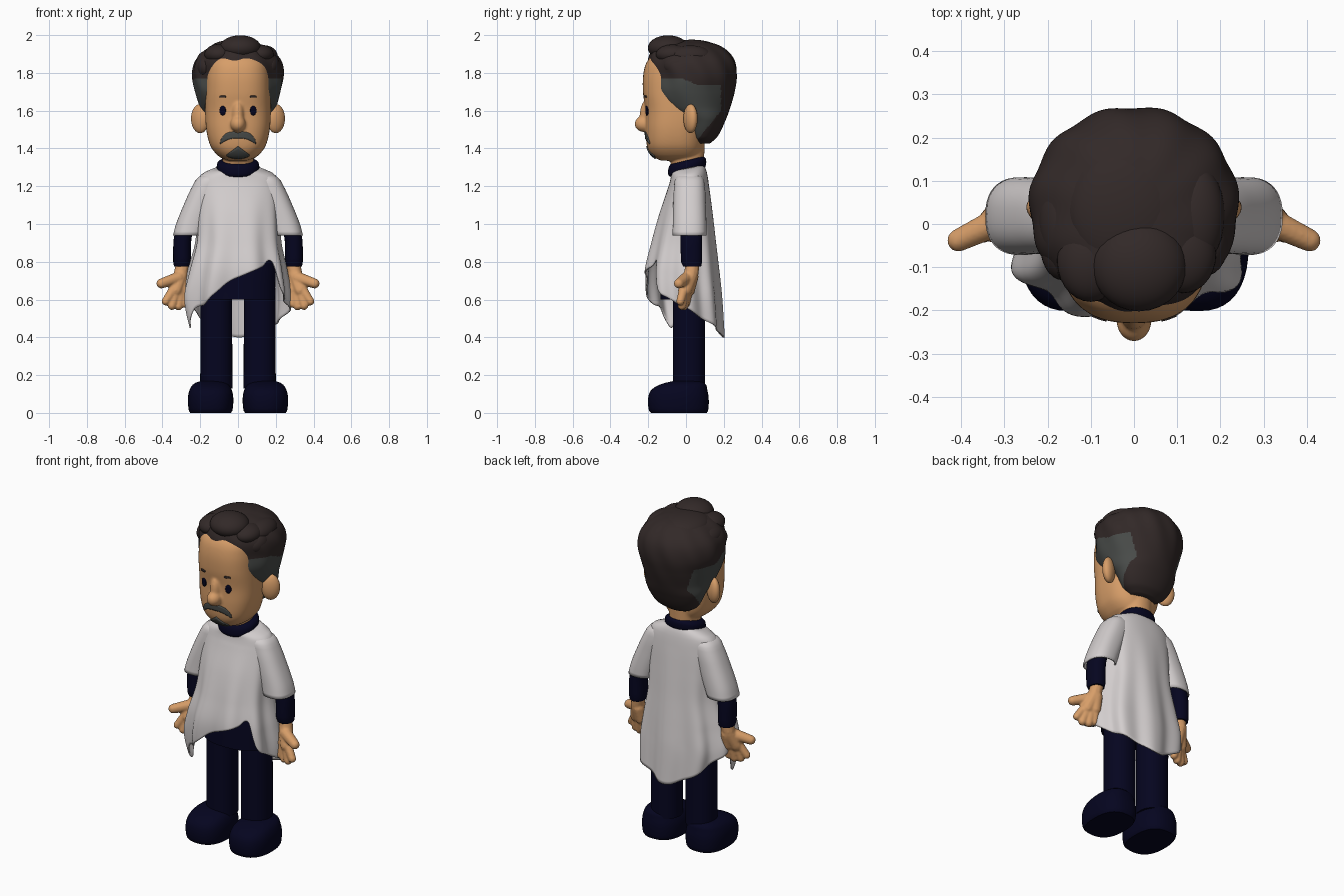
import bpy, bmesh, math
from mathutils import Vector, Matrix

cube = bpy.data.objects.get("Cube")
if cube:
    bpy.data.objects.remove(cube, do_unlink=True)


def material(name, rgb):
    m = bpy.data.materials.new(name)
    m.use_nodes = True
    m.diffuse_color = (*rgb, 1)
    m.node_tree.nodes["Principled BSDF"].inputs["Base Color"].default_value = (*rgb, 1)
    return m


SKIN = material("skin", (0.68, 0.34, 0.14))
HAIR = material("dark brown hair", (0.032, 0.022, 0.021))
GREY = material("grey hair", (0.065, 0.07, 0.066))
NAVY = material("navy cloth", (0.0015, 0.0015, 0.014))
CLOTH = material("pale cloth", (0.65, 0.615, 0.615))


def finish(name, bm, *mats, angle=45):
    bmesh.ops.recalc_face_normals(bm, faces=bm.faces)
    me = bpy.data.meshes.new(name)
    bm.to_mesh(me)
    bm.free()
    for m in mats:
        me.materials.append(m)
    me.shade_smooth()
    me.set_sharp_from_angle(angle=math.radians(angle))
    ob = bpy.data.objects.new(name, me)
    bpy.context.scene.collection.objects.link(ob)
    return ob


def smooth_lerp(keys, t):
    """Hermite interpolation through rows of (position, values...)."""
    t = min(max(t, keys[0][0]), keys[-1][0])
    i = max(k for k in range(len(keys) - 1) if keys[k][0] <= t)
    a, b = keys[i], keys[i + 1]
    p, n = keys[max(i - 1, 0)], keys[min(i + 2, len(keys) - 1)]
    w = b[0] - a[0]
    s = (t - a[0]) / w
    out = []
    for k in range(1, len(a)):
        ma = (b[k] - p[k]) / (b[0] - p[0]) * w
        mb = (n[k] - a[k]) / (n[0] - a[0]) * w
        out.append(a[k] + s * ma + s * s * (3 * (b[k] - a[k]) - 2 * ma - mb)
                   + s ** 3 * (ma + mb - 2 * (b[k] - a[k])))
    return out


def section(rings, z, u, power, cx=0.0):
    """Point on a superellipse section; rows are z, half width, front y, back y, centre x."""
    hw, yf, yb, *c = smooth_lerp(rings, z)
    co, si = math.cos(u), math.sin(u)
    x = hw * math.copysign(abs(co) ** (2 / power), co)
    y = (yb - yf) / 2 * math.copysign(abs(si) ** (2 / power), si)
    return Vector((cx + (c[0] if c else 0) + x, (yf + yb) / 2 + y, z))


def surface(point, rows, cols, caps=True):
    """Closed tube from point(t, u)."""
    bm = bmesh.new()
    grid = [[bm.verts.new(point(r / rows, 2 * math.pi * c / cols)) for c in range(cols)]
            for r in range(rows + 1)]
    for a, b in zip(grid, grid[1:]):
        for c in range(cols):
            d = (c + 1) % cols
            bm.faces.new((a[c], a[d], b[d], b[c]))
    if caps:
        bm.faces.new(grid[0])
        bm.faces.new(grid[-1])
    return bm


def loft(name, rings, mat, power=2.2, cx=0.0, rows=16, cols=40, caps=True, shear=0.0):
    z0, z1 = rings[0][0], rings[-1][0]

    def point(t, u):
        p = section(rings, z0 + (z1 - z0) * t, u, power, cx)
        p.z += shear * p.y
        return p
    return finish(name, surface(point, rows, cols, caps), mat)


def ball(name, loc, size, mat, turn=0.0):
    bm = bmesh.new()
    mx = Matrix.Translation(loc) @ Matrix.Rotation(turn, 4, 'Z') @ Matrix.Diagonal((*size, 1))
    bmesh.ops.create_uvsphere(bm, u_segments=28, v_segments=18, radius=1, matrix=mx)
    return finish(name, bm, mat, angle=180)


def thicken(ob, amount, offset=-1):
    mod = ob.modifiers.new("thickness", 'SOLIDIFY')
    mod.thickness, mod.offset = amount, offset


def fuse(name, parts, mat, voxel, rounds):
    """Blend overlapping parts into one smooth skin."""
    bm = bmesh.new()
    for part in parts:
        bm.from_mesh(part.data)
        bpy.data.objects.remove(part, do_unlink=True)
    ob = finish(name, bm, mat, angle=180)
    mod = ob.modifiers.new("fuse", 'REMESH')
    mod.mode, mod.voxel_size, mod.use_smooth_shade = 'VOXEL', voxel, True
    relax = ob.modifiers.new("relax", 'SMOOTH')
    relax.factor, relax.iterations = .5, rounds


# Head
head_rings = [(1.335, .05, -.13, .02), (1.35, .09, -.165, .06), (1.38, .124, -.193, .08),
              (1.42, .149, -.208, .09), (1.5, .168, -.214, .1), (1.6, .174, -.215, .12),
              (1.7, .172, -.228, .12), (1.8, .168, -.225, .12), (1.87, .155, -.2, .12),
              (1.92, .1, -.14, .08)]
fuse("head", [
    loft("skull", head_rings, SKIN, power=2.5, rows=40, cols=56),
    loft("neck", [(1.24, .08, -.08, .09), (1.43, .085, -.08, .1)], SKIN, rows=4),
    ball("nose_tip", (0, -.222, 1.53), (.041, .05, .043), SKIN),
    ball("nose_bridge", (0, -.203, 1.575), (.033, .042, .085), SKIN)], SKIN, .007, 5)


def face_plate(name, mat, x0, x1, top, bottom, steps=20, rows=4):
    """Thin patch that follows the front of the head."""
    bm = bmesh.new()
    grid = []
    for i in range(steps + 1):
        x = x0 + (x1 - x0) * i / steps
        col = []
        for j in range(rows + 1):
            z = bottom(x) + (top(x) - bottom(x)) * j / rows
            hw, yf, yb = smooth_lerp(head_rings, z)
            k = max(0, 1 - min(1, abs(x / hw)) ** 2.5) ** .4
            col.append(bm.verts.new((x, (yf + yb) / 2 - (yb - yf) / 2 * k - .001, z)))
        grid.append(col)
    for a, b in zip(grid, grid[1:]):
        for j in range(rows):
            bm.faces.new((a[j], b[j], b[j + 1], a[j + 1]))
    thicken(finish(name, bm, mat), .009, 0)


# Face details
for side, label in ((1, "left"), (-1, "right")):
    cx = side * .08
    oval = lambda x: .025 * math.sqrt(max(.002, 1 - ((x - cx) / .016) ** 2))
    face_plate(label + "_eye", NAVY, cx - .016, cx + .016,
               lambda x: 1.6 + oval(x), lambda x: 1.6 - oval(x))
    face_plate(label + "_eyebrow", HAIR, cx - .017, cx + .017,
               lambda x: 1.68 - 6 * (x - cx) ** 2, lambda x: 1.67, steps=6, rows=1)
    ball(label + "_ear", (side * .2, .024, 1.558), (.053, .032, .077), SKIN, side * .5)
face_plate("moustache", GREY, -.092, .092, lambda x: 1.489 - 650 * x ** 4,
           lambda x: 1.452 + .15 * abs(x) - 5 * x * x)
face_plate("goatee", GREY, -.06, .06, lambda x: 1.412 - .75 * abs(x),
           lambda x: 1.347 + 4 * x * x, steps=16)

# Hair shell with grey sides
hair_rings = [(1.425, .085, .03, .125), (1.46, .135, .01, .165), (1.55, .182, -.03, .21),
              (1.62, .203, -.14, .235), (1.7, .226, -.19, .257), (1.78, .241, -.185, .27),
              (1.85, .233, -.2, .263), (1.9, .2, -.19, .235), (1.94, .145, -.16, .185),
              (1.962, .08, -.1, .12), (1.972, .01, -.01, .02)]


def hair_point(t, u):
    z = 1.425 + .547 * t
    p = section(hair_rings, z, u, 2.05)
    fold = 1 + .015 * math.sin(11 * u + 9 * t) * min(1, max(0, (z - 1.6) * 5))
    return Vector((p.x * fold, (p.y - .04) * fold + .04, z))


bm = surface(hair_point, 90, 160)
for f in bm.faces:
    c = f.calc_center_median()
    edge = .185 - max(0, 1.6 - c.z) * .8
    if abs(c.x) > .07 and c.y < edge and c.z < 1.77 - .035 * min(1, max(0, (c.y + .02) * 12)):
        f.material_index = 1
finish("hair", bm, HAIR, GREY, angle=80)
locks = [((.012, -.095, 1.932), (.11, .107, .067)), ((-.1, -.085, 1.898), (.078, .095, .055)),
         ((.115, -.07, 1.898), (.075, .09, .052)), ((-.02, .03, 1.92), (.135, .15, .056)),
         ((.14, .02, 1.888), (.07, .12, .058)), ((-.15, .01, 1.862), (.07, .12, .06)),
         ((.165, -.035, 1.84), (.055, .085, .065)), ((-.165, -.05, 1.83), (.052, .08, .06))]
for i, (loc, size) in enumerate(locks):
    ball(f"hair_lock_{i + 1}", loc, size, HAIR)

# Collar and torso
loft("collar", [(1.27, .1, -.085, .095), (1.283, .111, -.094, .105), (1.322, .109, -.092, .105),
                (1.336, .09, -.082, .09)], NAVY, rows=8, shear=.24)
loft("torso", [(.6, .195, -.135, .115), (.8, .2, -.13, .115), (1.05, .185, -.1, .11),
               (1.24, .13, -.07, .09)], NAVY)

# Poncho with an uneven hem, angles counted from the left side toward the back
hem = [(0, .56), (30, .49), (50, .46), (70, .43), (90, .4), (110, .44), (135, .51), (160, .58),
       (178, .61), (190, .53), (200, .45), (210, .5), (219, .555), (235, .575), (250, .63),
       (262, .69), (280, .74), (300, .775), (316, .8), (323, .66), (338, .61), (360, .56)]
poncho_rings = [(.4, .25, -.18, .195, 0), (.6, .28, -.21, .183, -.01), (.75, .258, -.215, .17, -.005),
                (.9, .225, -.183, .155, 0), (1.05, .217, -.143, .14, 0), (1.2, .213, -.093, .122, 0),
                (1.26, .195, -.08, .11, 0), (1.285, .14, -.08, .1, 0), (1.3, .1, -.075, .09, 0)]


def poncho_point(t, u):
    z = 1.3 + (smooth_lerp(hem, math.degrees(u))[0] - 1.3) * t
    p = section(poncho_rings, z, u, 2.3)
    fold = 1 + .055 * min(1, max(0, 1.2 - z) * 1.8) * math.sin(9 * u + .6)
    neckline = .22 * p.y * max(0, z - 1.2) * 10
    return Vector((p.x * fold, p.y * fold, z + neckline))


thicken(finish("poncho", surface(poncho_point, 48, 180, caps=False), CLOTH, angle=70), .008)


def capsule(a, ra, b, rb):
    """Rounded bar between two spheres."""
    bm = bmesh.new()
    for loc, r in ((a, ra), (b, rb)):
        bmesh.ops.create_icosphere(bm, subdivisions=2, radius=r, matrix=Matrix.Translation(loc))
    res = bmesh.ops.convex_hull(bm, input=bm.verts)
    inside = {v for v in res["geom_interior"] if isinstance(v, bmesh.types.BMVert)}
    bmesh.ops.delete(bm, geom=list(inside), context='VERTS')
    return finish("bar", bm, SKIN)


# Limbs, listed for the left side and mirrored: wrist, palm, four fingers, thumb
hand_parts = [((.292, .035, .79), .038, (.302, .028, .74), .039),
              ((.302, .025, .73), .041, (.33, -.005, .65), .038),
              ((.295, .03, .72), .037, (.29, .015, .65), .033),
              ((.287, .015, .66), .026, (.285, .0, .578), .022),
              ((.305, .005, .65), .026, (.315, -.01, .565), .023),
              ((.325, -.005, .65), .026, (.35, -.022, .567), .023),
              ((.34, -.012, .655), .026, (.383, -.03, .59), .022),
              ((.315, .005, .715), .034, (.406, -.038, .685), .027)]
for side, label in ((1, "left"), (-1, "right")):
    loft(label + "_leg", [(.13, .085, -.07, .1), (.66, .084, -.07, .1)], NAVY, cx=side * .115, rows=4)
    loft(label + "_shoe", [(0, .108, -.185, .11), (.015, .116, -.197, .118), (.08, .12, -.2, .12),
                           (.125, .11, -.18, .112), (.155, .088, -.125, .102),
                           (.17, .05, -.06, .07)], NAVY, power=2.5, cx=side * .145)
    loft(label + "_arm", [(.775, .042, -.015, .08, side * .297), (.79, .046, -.025, .085, side * .297),
                          (.95, .047, -.03, .085, side * .288), (1.15, .05, -.04, .08, side * .21)], NAVY)
    sleeve = loft(label + "_sleeve",
                  [(.94, .082, -.072, .108, side * .262), (1.0, .085, -.07, .108, side * .243),
                   (1.1, .085, -.068, .105, side * .203), (1.2, .08, -.063, .1, side * .162),
                   (1.25, .06, -.05, .085, side * .148), (1.27, .02, .0, .04, side * .14)],
                  CLOTH, power=2.4, caps=False)
    thicken(sleeve, .008)
    mirror = lambda p: (side * p[0], p[1], p[2])
    fuse(label + "_hand", [capsule(mirror(a), ra, mirror(b), rb) for a, ra, b, rb in hand_parts],
         SKIN, .006, 3)
